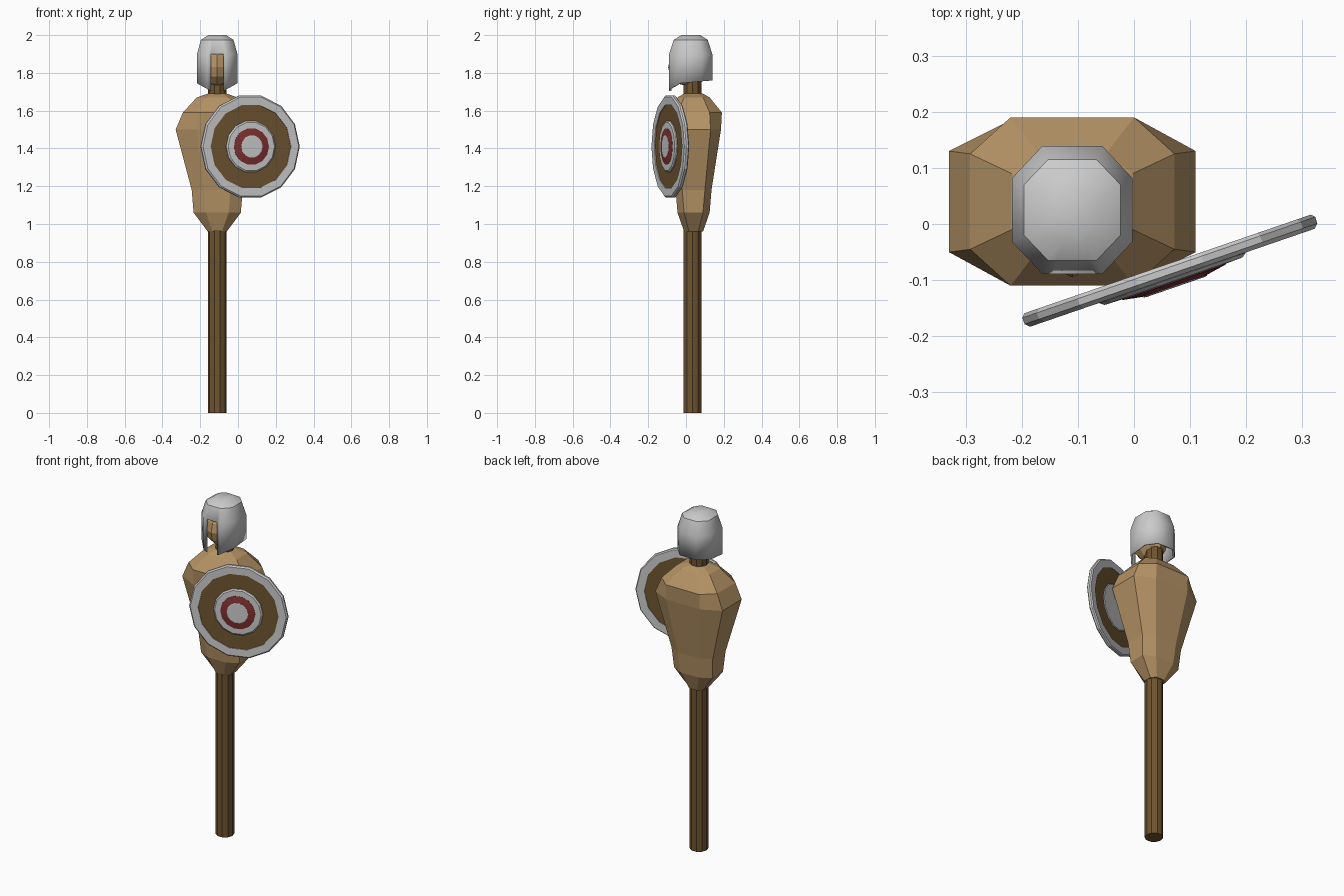
import bpy, bmesh
from math import sin, cos, pi, radians
from mathutils import Matrix, Vector

if "Cube" in bpy.data.objects:
    bpy.data.objects.remove(bpy.data.objects["Cube"])


def material(name, rgb):
    m = bpy.data.materials.new(name)
    m.diffuse_color = (*rgb, 1)
    m.use_nodes = True
    m.node_tree.nodes["Principled BSDF"].inputs["Base Color"].default_value = m.diffuse_color
    return m


TAN = material("tan_cloth", (0.46, 0.29, 0.13))
WOOD = material("dark_wood", (0.16, 0.09, 0.03))
RED = material("red_paint", (0.22, 0.03, 0.03))


def finish(name, bm, mat=None):
    me = bpy.data.meshes.new(name)
    bm.to_mesh(me)
    bm.free()
    ob = bpy.data.objects.new(name, me)
    bpy.context.collection.objects.link(ob)
    if mat:
        me.materials.append(mat)
    return ob


def loft(rings, cap_start=True, cap_end=True, skip=(), closed=False):
    """Join counter-clockwise rings of points; skip holds (ring, side) gaps."""
    bm = bmesh.new()
    vs = [[bm.verts.new(p) for p in r] for r in rings]
    n = len(vs[0])
    pairs = [(k, (k + 1) % len(vs)) for k in range(len(vs) if closed else len(vs) - 1)]
    for k, m in pairs:
        for i in range(n):
            j = (i + 1) % n
            if (k, i) not in skip:
                bm.faces.new((vs[k][i], vs[k][j], vs[m][j], vs[m][i]))
    if cap_start and not closed:
        bm.faces.new(vs[0][::-1])
    if cap_end and not closed:
        bm.faces.new(vs[-1])
    return bm


def circle(r, z, n):
    return [(r * cos(2 * pi * i / n), r * sin(2 * pi * i / n), z) for i in range(n)]


def octagon(cx, cy, z, hw, fx, sy, hd):
    """Stretched octagon: half width, front edge half, side edge half, half depth."""
    pts = [(-fx, -hd), (fx, -hd), (hw, -sy), (hw, sy),
           (fx, hd), (-fx, hd), (-hw, sy), (-hw, -sy)]
    return [(cx + x, cy + y, z) for x, y in pts]


# Post, running up through the torso to form the neck
CX = -0.11
bm = loft([circle(0.05, z, 10) for z in (0, 1.8)])
bm.transform(Matrix.Translation((CX, 0.035, 0)))
finish("post", bm, WOOD)

# Torso
sections = [(0.96, 0.05, 0.025, 0.025, 0.05), (1.06, 0.125, 0.06, 0.05, 0.085),
            (1.18, 0.135, 0.07, 0.06, 0.095), (1.50, 0.22, 0.11, 0.09, 0.145),
            (1.59, 0.182, 0.11, 0.085, 0.15), (1.67, 0.108, 0.06, 0.05, 0.085),
            (1.69, 0.05, 0.025, 0.025, 0.05)]
finish("torso", loft([octagon(CX, 0.04, *s) for s in sections]), TAN)

# Head inside the helmet, with an edge facing forward
bm = bmesh.new()
bmesh.ops.create_uvsphere(bm, u_segments=8, v_segments=6, radius=1)
bm.transform(Matrix.Translation((CX, 0.005, 1.83)) @ Matrix.Diagonal((0.088, 0.1, 0.1, 1)))
finish("head", bm, TAN)

# Helmet shell with an open face slot and a lower front edge
rings = []
for z, hw, hd in [(1.75, 0.107, 0.114), (1.9, 0.107, 0.114), (1.975, 0.086, 0.09), (2.0, 0.047, 0.05)]:
    ring = octagon(CX, 0.025, z, hw, hw * 0.5, hd * 0.5, hd)
    slot = min(0.034, hw * 0.32)
    ring[1:1] = [(CX - slot, 0.025 - hd, z), (CX + slot, 0.025 - hd, z)]
    rings.append(ring)
low = []
for x, y, z in rings[0]:
    z = 1.75 + 0.04 * (y - 0.025) / 0.114 * 0.25
    if y < -0.05:
        z = 1.705 if abs(x - CX) < 0.04 else 1.715
    low.append((x, y, z))
rings[0] = low
bm = loft(rings, cap_start=False, skip={(0, 1)})
for f in bm.faces:
    f.smooth = True
for e in bm.edges:
    if all(abs(v.co.z - 1.975) < 1e-4 for v in e.verts):
        e.smooth = False
helmet = finish("helmet", bm)
mod = helmet.modifiers.new("thickness", 'SOLIDIFY')
mod.thickness = 0.011
mod.offset = -1

# Shield, turned about the vertical; local z is its front
N = 14
TILT = Matrix.Translation((0.064, -0.083, 1.41)) @ Matrix.Rotation(radians(19), 4, 'Z') \
    @ Matrix.Rotation(radians(90), 4, 'X')


def shield_part(name, profile, mat=None, closed=False):
    bm = loft([circle(r, z, N) for r, z in profile], closed=closed)
    bm.transform(TILT)
    finish(name, bm, mat)


shield_part("shield_rim", [(0.225, -0.0125), (0.27, -0.0125), (0.276, -0.006),
                           (0.276, 0.006), (0.268, 0.0135), (0.225, 0.0125)], closed=True)
shield_part("shield_board", [(0.23, -0.008), (0.23, 0.008)], WOOD)
shield_part("shield_boss_ring", [(0.138, 0.006), (0.138, 0.014), (0.13, 0.02), (0.095, 0.021)])
shield_part("shield_red_ring", [(0.098, 0.018), (0.098, 0.022), (0.058, 0.029)], RED)
shield_part("shield_centre", [(0.06, 0.022), (0.06, 0.03), (0.055, 0.031)])
shield_part("shield_back_plate", [(0.13, -0.012), (0.135, -0.006)])
